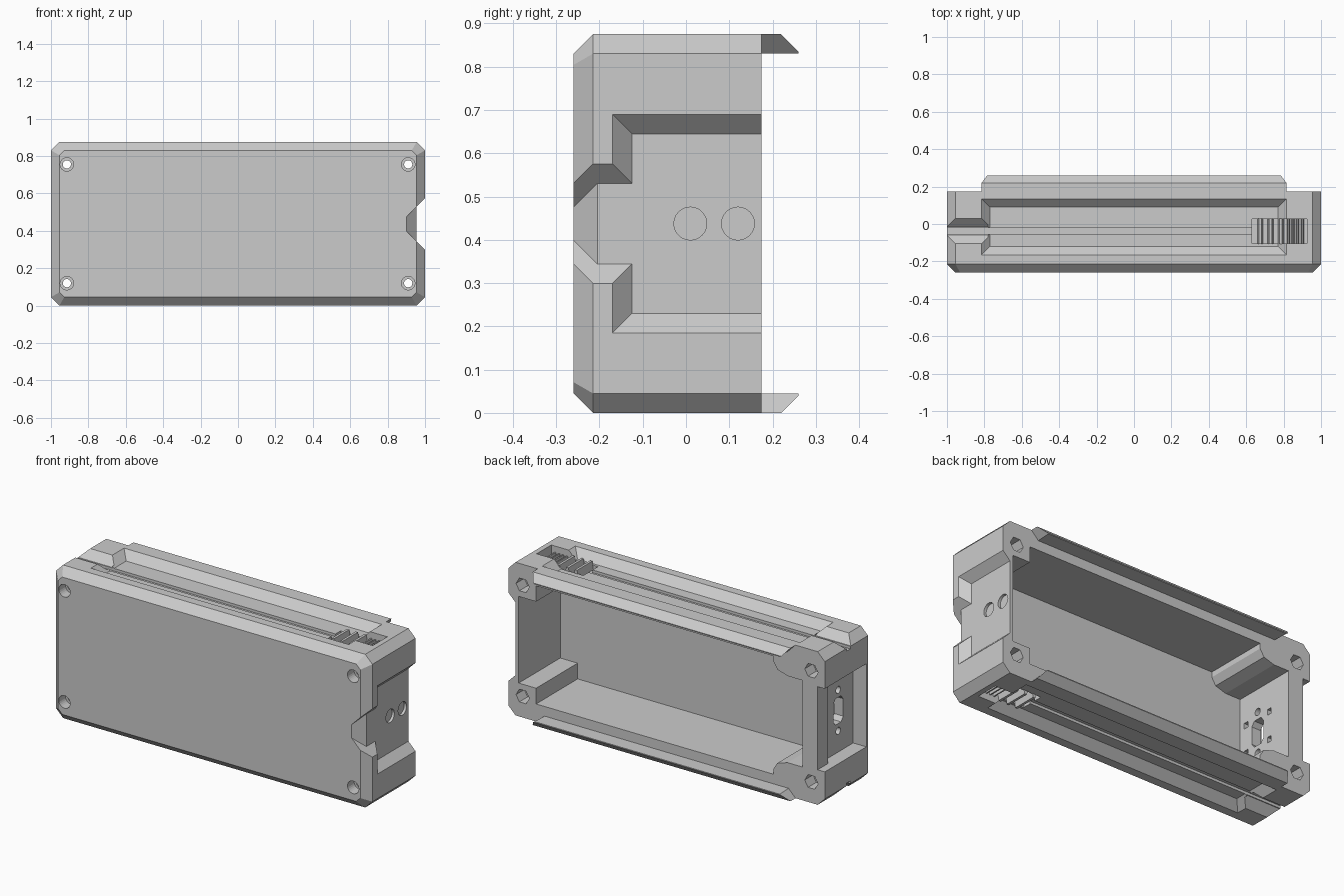
import bpy, bmesh
from math import cos, sin, pi

if "Cube" in bpy.data.objects:
    bpy.data.objects.remove(bpy.data.objects["Cube"])

GREY = bpy.data.materials.new("plain grey")
GREY.use_nodes = True
GREY.diffuse_color = (0.6, 0.6, 0.6, 1)
GREY.node_tree.nodes["Principled BSDF"].inputs["Base Color"].default_value = (0.6, 0.6, 0.6, 1)

BACK, FRONT, H, C = 0.175, -0.26, 0.875, 0.045
MID = H / 2


def loft(name, sections):
    """Closed solid through matching rings of points."""
    bm = bmesh.new()
    rings = [[bm.verts.new(p) for p in s] for s in sections]
    n = len(rings[0])
    for a, b in zip(rings, rings[1:]):
        for i in range(n):
            j = (i + 1) % n
            bm.faces.new((a[i], a[j], b[j], b[i]))
    bm.faces.new(rings[0])
    bm.faces.new(rings[-1])
    bmesh.ops.recalc_face_normals(bm, faces=bm.faces)
    mesh = bpy.data.meshes.new(name)
    bm.to_mesh(mesh)
    bm.free()
    mesh.materials.append(GREY)
    obj = bpy.data.objects.new(name, mesh)
    bpy.context.scene.collection.objects.link(obj)
    return obj


def box(name, x, y, z):
    return loft(name, [[(x[0], y[0], k), (x[1], y[0], k), (x[1], y[1], k), (x[0], y[1], k)] for k in z])


def octagon(hw, z0, z1, c, y):
    half = [(hw, z0 + c), (hw, z1 - c), (hw - c, z1), (c - hw, z1),
            (-hw, z1 - c), (-hw, z0 + c), (c - hw, z0), (hw - c, z0)]
    return [(x, y, z) for x, z in half]


def rod(axis, a, b, r, ends, n=24):
    """Cylinder along x or y; a, b locate its centre line."""
    ring = [(a + r * cos(2 * pi * i / n), b + r * sin(2 * pi * i / n)) for i in range(n)]
    return loft("cutter", [[(e, u, v) if axis == "x" else (u, e, v) for u, v in ring] for e in ends])


def cut(target, tools):
    for tool in tools:
        mod = target.modifiers.new("cut", "BOOLEAN")
        mod.operation, mod.object, mod.solver = "DIFFERENCE", tool, "EXACT"
        bpy.context.view_layer.update()
        dg = bpy.context.evaluated_depsgraph_get()
        mesh = bpy.data.meshes.new_from_object(target.evaluated_get(dg))
        target.modifiers.clear()
        target.data = mesh
        bpy.data.objects.remove(tool)


# Chamfered outer shell
shell = loft("case_body", [octagon(1, 0, H, C, BACK), octagon(1, 0, H, C, FRONT + C),
                           octagon(1 - C, C, H - C, 0.026, FRONT)])
cuts = []

# Cavity open at the back, leaving a screw boss in each corner
low = [(-0.86, 0.19), (-0.765, 0.19), (-0.7, 0.17), (-0.675, 0.13), (-0.675, 0.1),
       (0.825, 0.1), (0.825, 0.19), (0.935, 0.19)]
outline = low + [(x, H - z) for x, z in reversed(low)]
cuts.append(loft("cutter", [[(x, y, z) for x, z in outline] for y in (-0.2, 0.3)]))

# Corner screw holes with counterbores and hexagonal nut pockets
for x in (-0.915, 0.91):
    for z in (0.12, H - 0.12):
        cuts.append(rod("y", x, z, 0.022, (-0.4, 0.4)))
        cuts.append(rod("y", x, z, 0.036, (-0.4, -0.2)))
        cuts.append(rod("y", x, z, 0.042, (0.1, 0.4), 6))

# Right end: sloped pocket, open to the back
def pocket(x, d, y):
    return [(x, -0.125 - d, 0.23 - d), (x, y, 0.23 - d), (x, y, 0.645 + d), (x, -0.125 - d, 0.645 + d)]
cuts.append(loft("cutter", [pocket(1 - C, 0, 0.3), pocket(1.01, C + 0.01, 0.3)]))

# Right end: finger notch that deepens through the front chamfer
def notch(y, x):
    d = 1 - C - x
    return [(1.02, y, MID - 0.158), (1.02, y, MID + 0.158), (x, y, MID + 0.093 - d), (x, y, MID - 0.093 + d)]
cuts.append(loft("cutter", [notch(-0.1, 1 - C), notch(-0.205, 1 - C), notch(-0.265, 0.895)]))

# Right end: two shallow round seats
for y in (0.01, 0.12):
    cuts.append(rod("x", y, MID, 0.038, (0.94, 1.05)))

# Left end: stepped port recess, socket opening and mounting holes
cuts.append(box("cutter", (-1.1, -0.955), (-0.2, 0.3), (0.2, H - 0.2)))
cuts.append(box("cutter", (-1.1, -0.917), (-0.2, 0.08), (0.2, H - 0.2)))
PORT = -0.065
quarter = [(0.045, 0.05), (0.025, 0.075)]
slot = quarter + [(-y, z) for y, z in reversed(quarter)]
slot += [(-y, -z) for y, z in slot]
cuts.append(loft("cutter", [[(x, y + PORT, MID + z) for y, z in slot] for x in (-1.1, -0.75)]))
for s in (-1, 1):
    cuts.append(rod("x", PORT, MID + s * 0.117, 0.02, (-1.1, -0.75)))
    for y in (PORT - 0.09, PORT + 0.09):
        k = MID + s * 0.08
        cuts.append(box("cutter", (-0.89, -0.75), (y - 0.014, y + 0.014), (k - 0.016, k + 0.016)))

# Top and bottom tracks, mirrored
for up in (True, False):
    def h(z):
        return z if up else H - z

    def tray(d, z):
        return [(x * (0.77 + d), y, h(z)) for x, y in
                ((-1, -0.12 - d), (1, -0.12 - d), (1, 0.09 + d), (-1, 0.09 + d))]
    cuts.append(loft("cutter", [tray(0, H - C), tray(C + 0.01, H + 0.01)]))
    # Sloped channel at the left end
    vee = [(-0.06, H - C), (-0.015, H - C), (0.04, H + 0.01), (-0.115, H + 0.01)]
    cuts.append(loft("cutter", [[(x, y, h(z)) for y, z in vee] for x in (-1.1, -0.78)]))
    # Narrow slit and grip slot
    cuts.append(box("cutter", (-1.1, 0.64), (-0.055, -0.02), (h(H - 0.06), h(H))))
    cuts.append(box("cutter", (0.63, 0.925), (-0.105, 0.027), (h(H - 0.07), h(H + 0.02))))

cut(shell, cuts)

for up, word in ((True, "top"), (False, "bottom")):
    def h(z):
        return z if up else H - z
    # Grip ridges: three tall teeth then a run of finer steps
    for i, (x, w) in enumerate([(0.675, 0.018), (0.73, 0.018), (0.785, 0.018)]
                               + [(0.825 + 0.025 * k, 0.009) for k in range(4)]):
        base, tip = H - 0.08, H - (0.025 if i < 3 else 0.035)
        ring = [(x - w, base), (x + w, base), (x + w * 0.4, tip), (x - w * 0.4, tip)]
        loft(f"{word}_grip_ridge_{i + 1}", [[(u, y, h(z)) for u, z in ring] for y in (-0.108, 0.03)])
    # Overhanging lip at the back edge
    lip = [(0.815, 0.16, H), (0.815, 0.22, H), (0.785, 0.26, H - 0.04), (0.775, 0.26, H - C), (0.77, 0.16, H - C)]
    loft(f"{word}_back_lip", [[(s * x, y, h(z)) for x, y, z in lip] for s in (-1, 1)])
